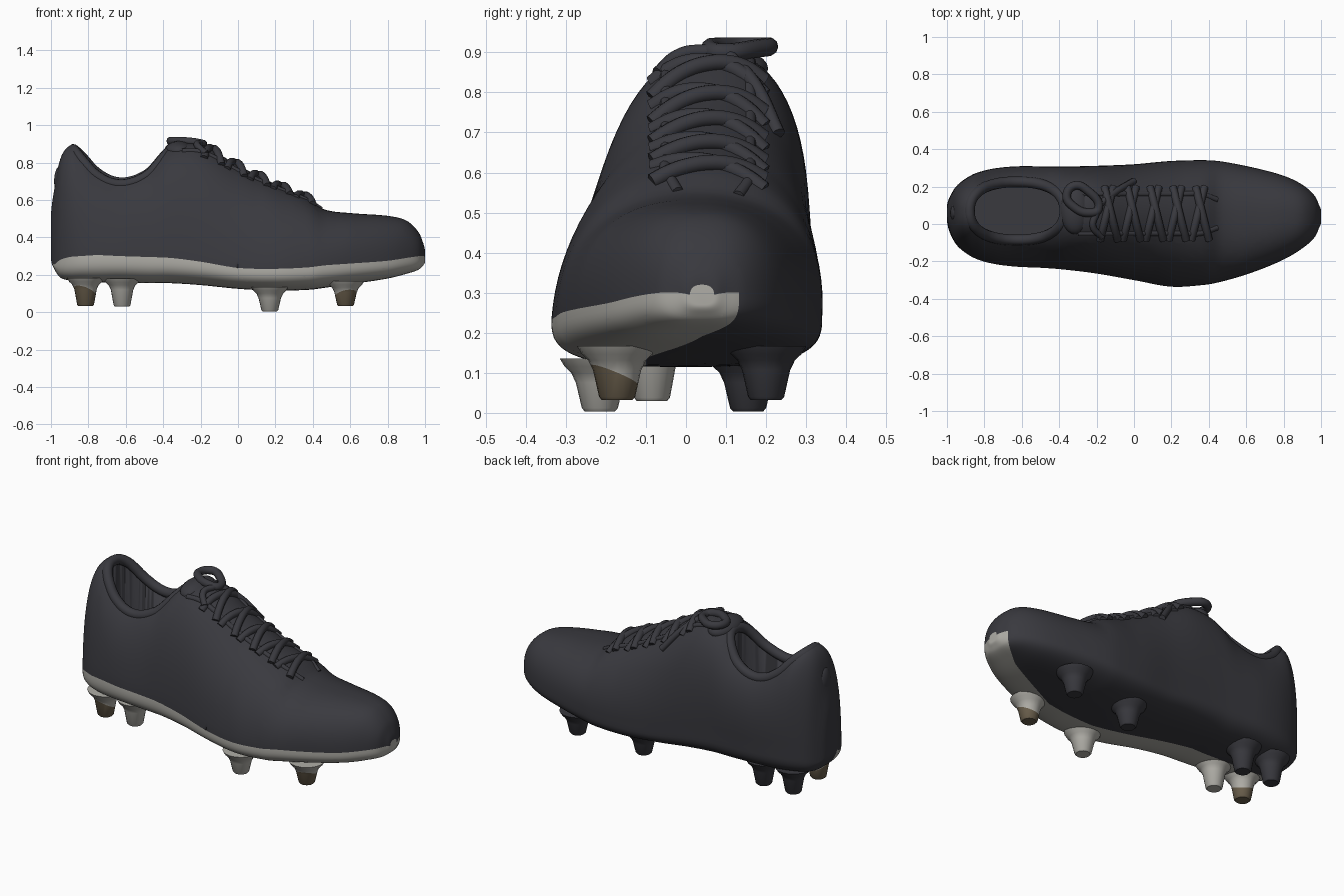
import bpy, bmesh, math
from mathutils import Vector

if "Cube" in bpy.data.objects:
    bpy.data.objects.remove(bpy.data.objects["Cube"], do_unlink=True)


def material(name, rgb):
    m = bpy.data.materials.new(name)
    m.use_nodes = True
    m.diffuse_color = (*rgb, 1)
    bsdf = m.node_tree.nodes["Principled BSDF"]
    bsdf.inputs["Base Color"].default_value = (*rgb, 1)
    bsdf.inputs["Roughness"].default_value = 0.7
    return m


DARK = material("charcoal", (0.041, 0.041, 0.049))
LIGHT = material("pale grey", (0.43, 0.42, 0.385))
BROWN = material("worn brown", (0.14, 0.11, 0.07))

# Stations from heel to toe: x, bottom, welt, top, right edge, left edge
STATIONS = [
    (-1.0, .29, .295, .50, .03, .09),
    (-.985, .235, .255, .64, -.045, .145),
    (-.95, .185, .28, .82, -.11, .20),
    (-.9, .17, .295, .89, -.155, .238),
    (-.84, .165, .30, .88, -.188, .265),
    (-.75, .16, .305, .81, -.213, .288),
    (-.63, .16, .30, .765, -.228, .30),
    (-.48, .155, .295, .80, -.235, .30),
    (-.36, .155, .29, .885, -.245, .30),
    (-.2, .145, .27, .895, -.265, .305),
    (0, .125, .237, .785, -.30, .315),
    (.2, .115, .232, .685, -.335, .335),
    (.38, .12, .24, .605, -.325, .34),
    (.46, .13, .25, .55, -.31, .335),
    (.6, .15, .26, .53, -.27, .31),
    (.8, .18, .275, .515, -.19, .258),
    (.9, .205, .29, .49, -.13, .21),
    (.97, .23, .30, .42, -.065, .145),
    (.99, .25, .30, .37, -.02, .10),
    (1.0, .27, .295, .32, .01, .07),
]
ANGLES = [math.acos(-s[0]) for s in STATIONS]


def station(x):
    """Smoothly interpolated section values at x."""
    t = math.acos(max(-1, min(1, -x)))
    last = len(ANGLES) - 1
    i = max(k for k in range(last) if ANGLES[k] <= t + 1e-9)
    span = ANGLES[i + 1] - ANGLES[i]
    f = (t - ANGLES[i]) / span

    def slope(k, c):
        a, b = max(k - 1, 0), min(k + 1, last)
        return (STATIONS[b][c] - STATIONS[a][c]) / (ANGLES[b] - ANGLES[a]) * span

    def value(c):
        p, q = STATIONS[i][c], STATIONS[i + 1][c]
        f2, f3 = f * f, f * f * f
        return ((2 * f3 - 3 * f2 + 1) * p + (f3 - 2 * f2 + f) * slope(i, c)
                + (3 * f2 - 2 * f3) * q + (f3 - f2) * slope(i + 1, c))

    return [value(c) for c in range(1, 6)]


def ramp(x, a, b, va, vb):
    f = max(0, min(1, (x - a) / (b - a)))
    return va + (vb - va) * f


def fullness(x):
    return ramp(x, -.4, .1, 2.5, 2.05) if x < .2 else ramp(x, .25, .6, 2.05, 2.4)


def lean(x):
    return ramp(x, .1, .6, .045, 0) * ramp(x, -1, -.85, 0, 1)


def surface_z(x, y):
    """Height of the upper at x, y."""
    zb, zw, zt, yr, yl = station(x)
    n, h = fullness(x), 1.0
    for _ in range(6):
        u = min(1, abs(y - (yr + yl) / 2 - lean(x) * h) / ((yl - yr) / 2))
        h = (1 - u ** n) ** (1 / n)
    return zw + (zt - zw) * h


def smooth(ob, angle=40):
    bpy.ops.object.select_all(action="DESELECT")
    ob.select_set(True)
    bpy.context.view_layer.objects.active = ob
    bpy.ops.object.shade_smooth_by_angle(angle=math.radians(angle))


def finish(name, bm, mats=(DARK,)):
    me = bpy.data.meshes.new(name)
    bmesh.ops.recalc_face_normals(bm, faces=bm.faces)
    bm.to_mesh(me)
    bm.free()
    for m in mats:
        me.materials.append(m)
    ob = bpy.data.objects.new(name, me)
    bpy.context.collection.objects.link(ob)
    smooth(ob)
    return ob


def loft(bm, rings):
    """Skin closed rings and cap both ends; the end cap is last."""
    vs = [[bm.verts.new(p) for p in r] for r in rings]
    n = len(rings[0])
    faces = []
    for a, b in zip(vs, vs[1:]):
        for j in range(n):
            k = (j + 1) % n
            faces.append(bm.faces.new((a[j], a[k], b[k], b[j])))
    return faces + [bm.faces.new(vs[0]), bm.faces.new(vs[-1])]


def split(bm, point, normal):
    """Cut edges along a plane so that a colour can end there."""
    bmesh.ops.bisect_plane(bm, geom=bm.verts[:] + bm.edges[:] + bm.faces[:],
                           plane_co=point, plane_no=normal)


def tube(name, points, radius, cyclic=False):
    cu = bpy.data.curves.new(name, "CURVE")
    cu.dimensions = "3D"
    cu.bevel_depth, cu.bevel_resolution, cu.resolution_u = radius, 3, 6
    cu.use_fill_caps = True
    sp = cu.splines.new("BEZIER")
    sp.bezier_points.add(len(points) - 1)
    sp.use_cyclic_u = cyclic
    for bp, p in zip(sp.bezier_points, points):
        bp.co = p
        bp.handle_left_type = bp.handle_right_type = "AUTO"
    cu.materials.append(DARK)
    ob = bpy.data.objects.new(name, cu)
    bpy.context.collection.objects.link(ob)
    bpy.ops.object.select_all(action="DESELECT")
    ob.select_set(True)
    bpy.context.view_layer.objects.active = ob
    bpy.ops.object.convert(target="MESH")
    smooth(bpy.context.object, 50)


# Shoe body: upper half of every ring is the upper, lower half the sole
HALF, COUNT = 40, 120
rings = []
for i in range(COUNT + 1):
    x = -math.cos(math.pi * i / COUNT)
    zb, zw, zt, yr, yl = station(x)
    ring = []
    for j in range(2 * HALF):
        a = math.pi * j / HALF
        c, s = math.cos(a), math.sin(a)
        n = fullness(x) if j <= HALF else 3.0
        h = abs(s) ** (2 / n)
        y = (yr + yl) / 2 + (yl - yr) / 2 * math.copysign(abs(c) ** (2 / n), c)
        if j <= HALF:
            ring.append((x, y + lean(x) * h, zw + (zt - zw) * h))
        else:
            ring.append((x, y, zw - (zw - zb) * h))
    rings.append(ring)
bm = bmesh.new()
faces = loft(bm, rings)
for k, f in enumerate(faces[:-2]):
    f.material_index = int(k % (2 * HALF) >= HALF)
faces[-1].material_index = 1

# The pale part of the sole ends along this line, seen from below
EDGE = [(-1, 0), (-.4, 0), (.2, -.1), (.5, -.1), (.85, .04), (1, .15)]
for (xa, ya), (xb, yb) in zip(EDGE, EDGE[1:]):
    split(bm, (xa, ya, 0), (ya - yb, xb - xa, 0))
for f in bm.faces:
    p = f.calc_center_median()
    for (xa, ya), (xb, yb) in zip(EDGE, EDGE[1:]):
        if xa <= p.x < xb and p.y > ramp(p.x, xa, xb, ya, yb):
            f.material_index = 0
body = finish("shoe_body", bm, (DARK, LIGHT))


# Foot opening, cut out of the body
def opening(a):
    c, s = math.cos(a), math.sin(a)
    return (-.625 + .255 * math.copysign(abs(c) ** .85, c),
            .07 + .155 * math.copysign(abs(s) ** .85, s))


loop = [opening(math.tau * k / 64) for k in range(64)]
bm = bmesh.new()
loft(bm, [[(x, y, z) for x, y in loop] for z in (.35, 1.2)])
cutter = finish("opening_cutter", bm)
cutter.hide_render = True
cut = body.modifiers.new("opening", "BOOLEAN")
cut.operation, cut.solver, cut.object = "DIFFERENCE", "EXACT", cutter
bpy.context.view_layer.objects.active = body
bpy.ops.object.modifier_apply(modifier=cut.name)
bpy.data.objects.remove(cutter, do_unlink=True)

# Padded collar, sunk into the edge of the opening
tube("collar", [(x, y, surface_z(x, y) - .024) for x, y in loop[::2]], .029, True)

# Tongue top and heel tab
for name, at, size in (("tongue", (-.315, .075, .86), (.08, .13, .055)),
                       ("heel_tab", (-.953, .06, .70), (.03, .05, .08))):
    bm = bmesh.new()
    bmesh.ops.create_uvsphere(bm, u_segments=24, v_segments=14, radius=1)
    for v in bm.verts:
        v.co = Vector(at) + Vector(v.co[k] * size[k] for k in range(3))
    finish(name, bm)

# Raised lacing edges on both sides of the throat
MID = .055
for side, label in ((-1, "right"), (1, "left")):
    pts = []
    for k in range(9):
        x = -.3 + .093 * k
        y = MID + side * (.105 if k < 8 else .075)
        pts.append((x, y, surface_z(x, y) - .006))
    tube(label + "_lacing_edge", pts, .015)

# Crossed laces
for row in range(5):
    for side, label in ((-1, "right"), (1, "left")):
        pts = []
        for k in range(7):
            f = k / 6
            x = -.17 + .122 * row + .07 * f + .012 * side
            y = MID + side * .14 * (1 - 2 * f)
            lift = .012 * math.sin(math.pi * f) + .004 * side - .004
            pts.append((x, y, surface_z(x, y) + lift))
        tube(f"{label}_lace_{row + 1}", pts, .021)

# Bow loop and loose lace ends
tube("bow_loop", [(-.19, .08, .90), (-.25, .18, .91), (-.32, .205, .915),
                  (-.36, .15, .915), (-.32, .09, .915), (-.24, .06, .91)], .023, True)
for name, ends in (("left_lace_end", ((-.19, .1), (-.1, .17), (0, .23))),
                   ("right_lace_end", ((-.2, .06), (-.22, -.01), (-.17, -.07)))):
    tube(name, [(x, y, surface_z(x, y) + .008) for x, y in ends], .018)

# Studs: flared cones rooted in the sole; the pale side has two worn tips
STUDS = [("front", .575, -.172, .2, .032), ("ball", .17, -.215, .155, .004),
         ("arch", -.62, -.085, .15, .03), ("heel", -.815, -.085, .15, .032)]
for name, x, right, left, foot in STUDS:
    root = station(x)[0]
    for label, y in (("right", right), ("left", left)):
        profile = [(root + .02, .1), (root, .088), (root - .015, .072),
                   (root - .04, .06), (foot + .008, .045), (foot, .038)]
        bm = bmesh.new()
        loft(bm, [[(x + r * math.cos(math.tau * k / 20),
                    y + r * math.sin(math.tau * k / 20), z) for k in range(20)]
                  for z, r in profile])
        if label == "right" and name in ("front", "heel"):
            # slanted edge of the worn tip
            top = Vector((x, y, .092 if name == "front" else .108))
            tilt = Vector((-.15 if name == "front" else .3, .4, 1))
            split(bm, top, tilt)
            for f in bm.faces:
                f.material_index = int((f.calc_center_median() - top).dot(tilt) < 0)
        finish(f"{label}_{name}_stud", bm, (LIGHT if label == "right" else DARK, BROWN))
